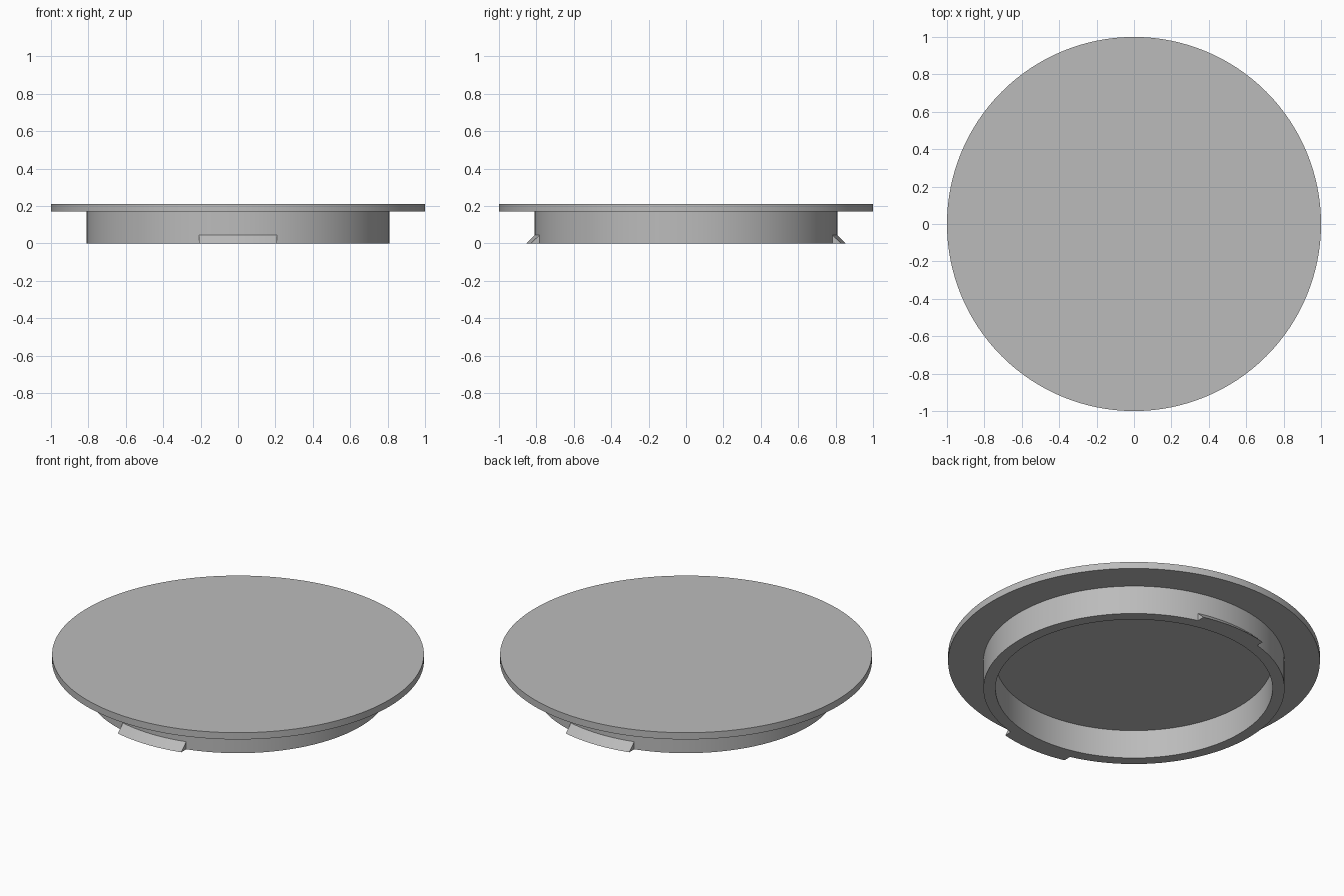
import bpy, bmesh, math

SEGMENTS = 128
CAP_Z, TOP_Z = 0.17, 0.21
RIM_R, RIM_INNER = 0.81, 0.745

if "Cube" in bpy.data.objects:
    bpy.data.objects.remove(bpy.data.objects["Cube"], do_unlink=True)

grey = bpy.data.materials.new("plain grey")
grey.use_nodes = True
colour = (0.5, 0.5, 0.5, 1)
grey.diffuse_color = colour
grey.node_tree.nodes["Principled BSDF"].inputs["Base Color"].default_value = colour


def finish(name, bm):
    bmesh.ops.recalc_face_normals(bm, faces=bm.faces)
    mesh = bpy.data.meshes.new(name)
    bm.to_mesh(mesh)
    bm.free()
    mesh.materials.append(grey)
    obj = bpy.data.objects.new(name, mesh)
    bpy.context.collection.objects.link(obj)
    bpy.ops.object.select_all(action='DESELECT')
    obj.select_set(True)
    bpy.context.view_layer.objects.active = obj
    bpy.ops.object.shade_smooth_by_angle(angle=math.radians(30))


# Lid: flat disc and hollow rim turned from one closed profile
bm = bmesh.new()
profile = [(1, TOP_Z), (1, CAP_Z), (RIM_R, CAP_Z), (RIM_R, 0),
           (RIM_INNER, 0), (RIM_INNER, CAP_Z)]
rings = []
for r, z in profile:
    rings.append([bm.verts.new((r * math.cos(a), r * math.sin(a), z))
                  for a in (math.tau * i / SEGMENTS for i in range(SEGMENTS))])
for low, high in zip(rings, rings[1:]):
    for i in range(SEGMENTS):
        j = (i + 1) % SEGMENTS
        bm.faces.new((low[i], low[j], high[j], high[i]))
bm.faces.new(rings[0])
bm.faces.new(rings[-1])
finish("lid", bm)


# Clips: sloped catches on the rim, with ends cut square
def clip(name, side):
    half, height, steps = 0.208, 0.045, 16
    section = [(0.855, 0), (RIM_R, height), (0.79, height), (0.79, 0)]
    bm = bmesh.new()
    rows = []
    for i in range(steps + 1):
        x = half * (2 * i / steps - 1)
        rows.append([bm.verts.new((x, side * math.sqrt(r * r - x * x), z))
                     for r, z in section])
    for a, b in zip(rows, rows[1:]):
        for k in range(4):
            n = (k + 1) % 4
            bm.faces.new((a[k], a[n], b[n], b[k]))
    bm.faces.new(rows[0])
    bm.faces.new(rows[-1])
    finish(name, bm)


clip("front_clip", -1)
clip("back_clip", 1)
